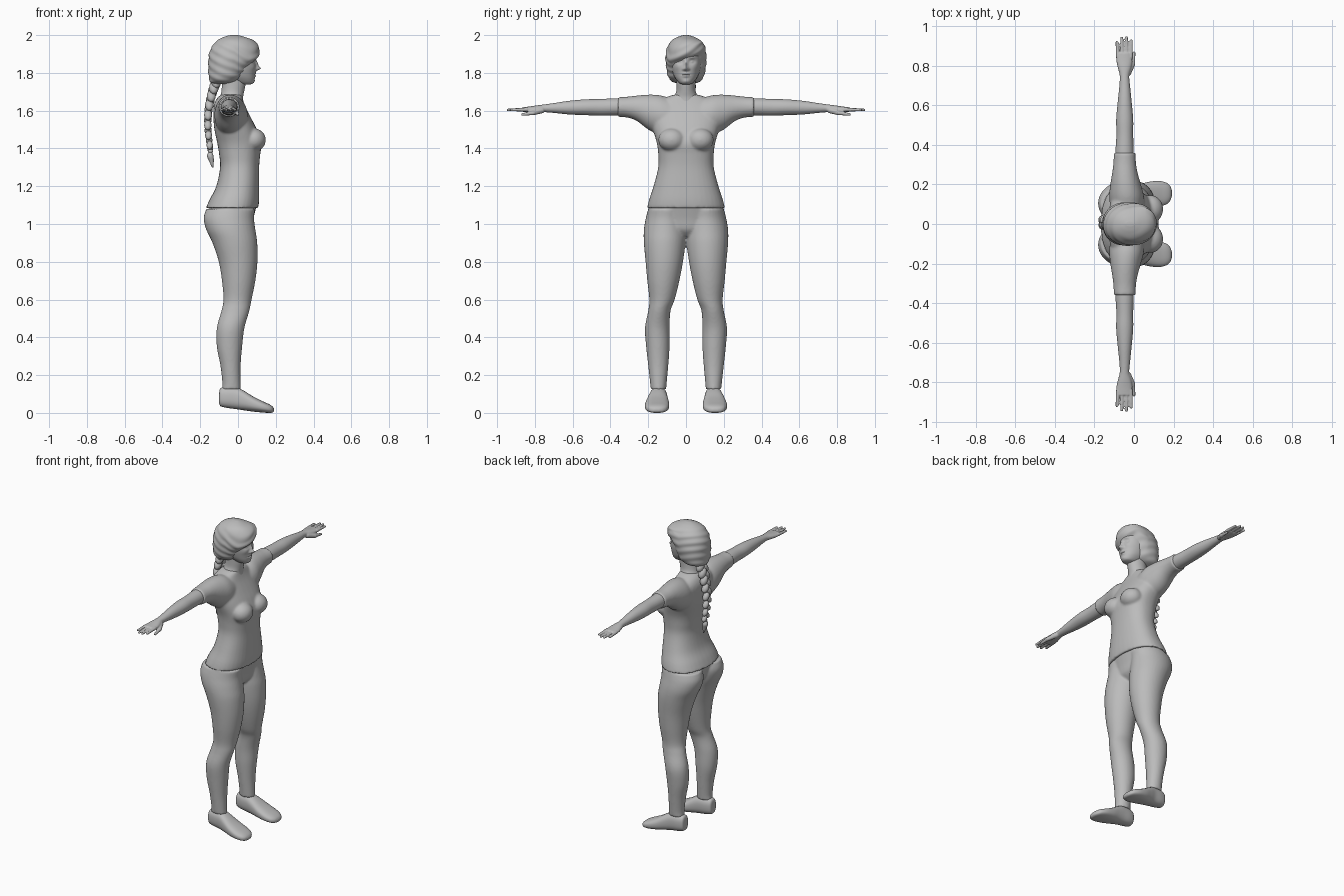
import bpy, bmesh, math
from mathutils import Vector, Matrix

grey = bpy.data.materials.new("plain grey")
grey.diffuse_color = (0.5, 0.5, 0.5, 1)


def spline(rows, k):
    """Catmull-Rom interpolation of rows of numbers."""
    out = []
    for i in range(len(rows) - 1):
        p0, p1, p2 = rows[max(i - 1, 0)], rows[i], rows[i + 1]
        p3 = rows[min(i + 2, len(rows) - 1)]
        for j in range(k):
            t = j / k
            out.append([0.5 * (2 * b + (c - a) * t + (2 * a - 5 * b + 4 * c - d) * t * t
                        + (3 * b - a - 3 * c + d) * t ** 3)
                        for a, b, c, d in zip(p0, p1, p2, p3)])
    return out + [list(rows[-1])]


def loft(bm, axis, rows, side=1, n=2.0, seg=36, k=5):
    """Rounded body along an axis; rows are (position, a0, a1, b0, b1)."""
    rings = []
    for t, a0, a1, b0, b1 in spline(rows, k):
        ring = []
        for i in range(seg):
            c, s = math.cos(2 * math.pi * i / seg), math.sin(2 * math.pi * i / seg)
            a = (a0 + a1) / 2 + (a1 - a0) / 2 * math.copysign(abs(c) ** (2 / n), c)
            b = (b0 + b1) / 2 + (b1 - b0) / 2 * math.copysign(abs(s) ** (2 / n), s)
            x, y, z = {"x": (t, a, b), "y": (a, t, b), "z": (a, b, t)}[axis]
            ring.append(bm.verts.new((x, y * side, z)))
        rings.append(ring)
    for r, q in zip(rings, rings[1:]):
        for i in range(seg):
            bm.faces.new((r[i], r[(i + 1) % seg], q[(i + 1) % seg], q[i]))
    bm.faces.new(rings[0])
    bm.faces.new(rings[-1])


def sym(rows):
    """(z, x0, x1, half width) to full loft rows."""
    return [(z, x0, x1, -w, w) for z, x0, x1, w in rows]


def ball(bm, pos, size, rot=None):
    m = Matrix.Translation(pos) @ (rot or Matrix()) @ Matrix.Diagonal((*size, 1))
    bmesh.ops.create_icosphere(bm, subdivisions=3, radius=1, matrix=m)


def rod(bm, p, q, r0, r1, steps=10):
    for i in range(steps + 1):
        r = r0 + (r1 - r0) * i / steps
        ball(bm, Vector(p).lerp(Vector(q), i / steps), (r, r, r))


def finish(bm, name, voxel=0, smooth=0):
    bmesh.ops.recalc_face_normals(bm, faces=bm.faces)
    me = bpy.data.meshes.new(name)
    bm.to_mesh(me)
    bm.free()
    ob = bpy.data.objects.new(name, me)
    bpy.context.collection.objects.link(ob)
    me.materials.append(grey)
    me.polygons.foreach_set("use_smooth", [True] * len(me.polygons))
    if voxel:
        m = ob.modifiers.new("merge", "REMESH")
        m.mode, m.voxel_size, m.use_smooth_shade = "VOXEL", voxel, True
        m = ob.modifiers.new("soften", "SMOOTH")
        m.factor, m.iterations = 0.5, smooth
    else:
        bpy.context.view_layer.objects.active = ob
        ob.select_set(True)
        bpy.ops.object.shade_smooth_by_angle(angle=math.radians(50))
        ob.select_set(False)
    return ob


# shirt: torso, bust and short sleeves merged
bm = bmesh.new()
loft(bm, "z", sym([(1.085, -.17, .108, .206), (1.13, -.15, .112, .195), (1.2, -.115, .112, .172),
                   (1.3, -.095, .112, .147), (1.37, -.1, .118, .147), (1.43, -.11, .125, .155),
                   (1.5, -.125, .1, .175), (1.56, -.13, .07, .185), (1.62, -.13, .04, .175),
                   (1.66, -.115, .025, .13), (1.685, -.09, .02, .065)]), n=2.3)
for s in (1, -1):
    ball(bm, (.082, s * .075, 1.445), (.066, .072, .062))
    loft(bm, "y", [(.08, -.12, .05, 1.45, 1.665), (.14, -.125, .05, 1.47, 1.682),
                   (.2, -.12, .035, 1.5, 1.685), (.26, -.11, .018, 1.545, 1.68),
                   (.31, -.104, .01, 1.563, 1.674), (.36, -.102, .008, 1.567, 1.672)], s)
finish(bm, "shirt", 0.007, 7)

# trousers: pelvis and legs merged
bm = bmesh.new()
loft(bm, "z", sym([(.935, -.06, .04, .06), (.97, -.11, .07, .17), (1.03, -.14, .082, .2),
                   (1.1, -.155, .1, .197)]))
for s in (1, -1):
    loft(bm, "z", [(.125, -.085, .015, .105, .187), (.16, -.083, .014, .102, .19),
                   (.25, -.093, .014, .094, .2), (.35, -.112, .022, .087, .211),
                   (.45, -.112, .034, .087, .217), (.54, -.088, .06, .082, .2),
                   (.6, -.077, .072, .06, .194), (.7, -.085, .092, .035, .205),
                   (.8, -.102, .103, .016, .214), (.9, -.135, .102, .002, .223),
                   (.97, -.168, .092, -.004, .223), (1.03, -.182, .085, -.004, .213),
                   (1.08, -.168, .09, 0, .2)], s)
finish(bm, "trousers", 0.007, 5)

# shoes
bm = bmesh.new()
for s in (1, -1):
    loft(bm, "x", [(-.1, .128, .162, .055, .1), (-.093, .113, .178, .036, .13),
                   (-.06, .104, .187, .027, .137), (-.01, .1, .192, .02, .136),
                   (.03, .096, .202, .014, .118), (.08, .09, .214, .007, .087),
                   (.13, .09, .217, .002, .062), (.165, .1, .208, 0, .046),
                   (.183, .118, .192, .002, .034), (.191, .14, .17, .008, .022)], s, n=2.5)
finish(bm, "shoes")

# arms with hands, fingers and thumbs
bm = bmesh.new()
fingers = [(-.081, -.086, .918), (-.06, -.062, .94), (-.038, -.038, .942), (-.016, -.014, .925)]
for s in (1, -1):
    loft(bm, "y", [(.28, -.092, -.002, 1.572, 1.666), (.36, -.094, -.001, 1.574, 1.666),
                   (.45, -.089, -.004, 1.574, 1.662), (.53, -.09, -.004, 1.576, 1.66),
                   (.62, -.082, -.012, 1.58, 1.652), (.7, -.074, -.02, 1.588, 1.64),
                   (.75, -.072, -.024, 1.592, 1.633), (.79, -.082, -.014, 1.59, 1.628),
                   (.83, -.09, -.008, 1.59, 1.622), (.865, -.088, -.01, 1.594, 1.618)], s)
    for x0, x1, tip in fingers:
        rod(bm, (x0, s * .845, 1.606), (x1, s * tip, 1.604), .0105, .008)
    rod(bm, (-.03, s * .765, 1.602), (-.006, s * .81, 1.588), .017, .013, 6)
    rod(bm, (-.006, s * .81, 1.588), (.0, s * .865, 1.58), .012, .008, 7)
finish(bm, "arms", 0.004, 3)

# neck
bm = bmesh.new()
loft(bm, "z", sym([(1.63, -.1, .03, .075), (1.67, -.095, .027, .064), (1.7, -.088, .032, .052),
                   (1.74, -.085, .04, .05), (1.79, -.085, .045, .052)]))
finish(bm, "neck")

# head, with facial features pushed in or out of the surface
bm = bmesh.new()
loft(bm, "z", sym([(1.738, .015, .06, .015), (1.745, -.015, .079, .034), (1.765, -.05, .087, .052),
                   (1.79, -.08, .09, .066), (1.83, -.1, .094, .078), (1.87, -.11, .095, .083),
                   (1.91, -.11, .096, .082), (1.95, -.09, .08, .07), (1.975, -.05, .04, .03)]),
     n=2.2, seg=144, k=9)
features = [  # y, z, y radius, z radius, push
    (0, 1.823, .012, .011, .025), (0, 1.845, .009, .018, .012),      # nose
    (.014, 1.819, .007, .006, .006), (0, 1.797, .02, .006, .005),    # nostril, upper lip
    (0, 1.783, .017, .006, .006), (0, 1.7905, .022, .002, -.004),    # lower lip, mouth
    (.032, 1.86, .017, .011, -.012), (.032, 1.859, .010, .006, .008),  # socket, eye
    (.034, 1.882, .02, .005, .004), (.045, 1.83, .018, .016, .003),  # brow, cheek
    (0, 1.755, .018, .01, .004)]                                     # chin
for v in bm.verts:
    if v.co.x > 0.02:
        y, z = abs(v.co.y), v.co.z
        v.co.x += sum(p * math.exp(-((y - fy) / ry) ** 2 - ((z - fz) / rz) ** 2)
                      for fy, fz, ry, rz, p in features)
finish(bm, "head")

# hair: bob-shaped cap with a fringe swept to one side
bm = bmesh.new()
loft(bm, "z", sym([(1.742, -.135, -.05, .04), (1.755, -.148, -.005, .075), (1.78, -.155, .025, .094),
                   (1.82, -.157, .05, .103), (1.86, -.157, .075, .108), (1.89, -.155, .108, .108),
                   (1.92, -.147, .113, .104), (1.95, -.13, .104, .093), (1.975, -.105, .076, .072),
                   (1.992, -.07, .03, .04), (2.0, -.04, 0, .012)]), n=2.15, seg=96, k=7)
for v in bm.verts:
    x, y, z = v.co
    w = max(0, min(1, (x + .02) / .08)) * max(0, min(1, (1.985 - z) / .05, (z - 1.78) / .05))
    v.co.z += .3 * y * w
    # combed strands
    lift = .0018 * math.sin(130 * (z - .3 * y + .35 * x)) * max(0, min(1, (1.99 - z) / .04))
    v.co += Vector((x + .02, y, 0)).normalized() * lift
finish(bm, "hair")

# braid: alternating tilted strands, then a tie and a tail
bm = bmesh.new()
path = spline([(-.115, 1.755), (-.135, 1.7), (-.152, 1.63), (-.16, 1.55), (-.156, 1.47),
               (-.147, 1.4)], 3)
for i, (x, z) in enumerate(path):
    s = 1 if i % 2 else -1
    r = .031 - .013 * i / len(path)
    ball(bm, (x, .008 + s * r * .5, z), (r * .85, r * .8, r * 1.3),
         Matrix.Rotation(s * .6, 4, "X"))
ball(bm, (-.146, .008, 1.385), (.013, .013, .01))
loft(bm, "z", [(1.385, -.155, -.137, 0, .016), (1.36, -.164, -.13, -.009, .025),
               (1.335, -.154, -.128, -.004, .02), (1.298, -.137, -.131, .005, .011)], seg=16)
finish(bm, "braid")
